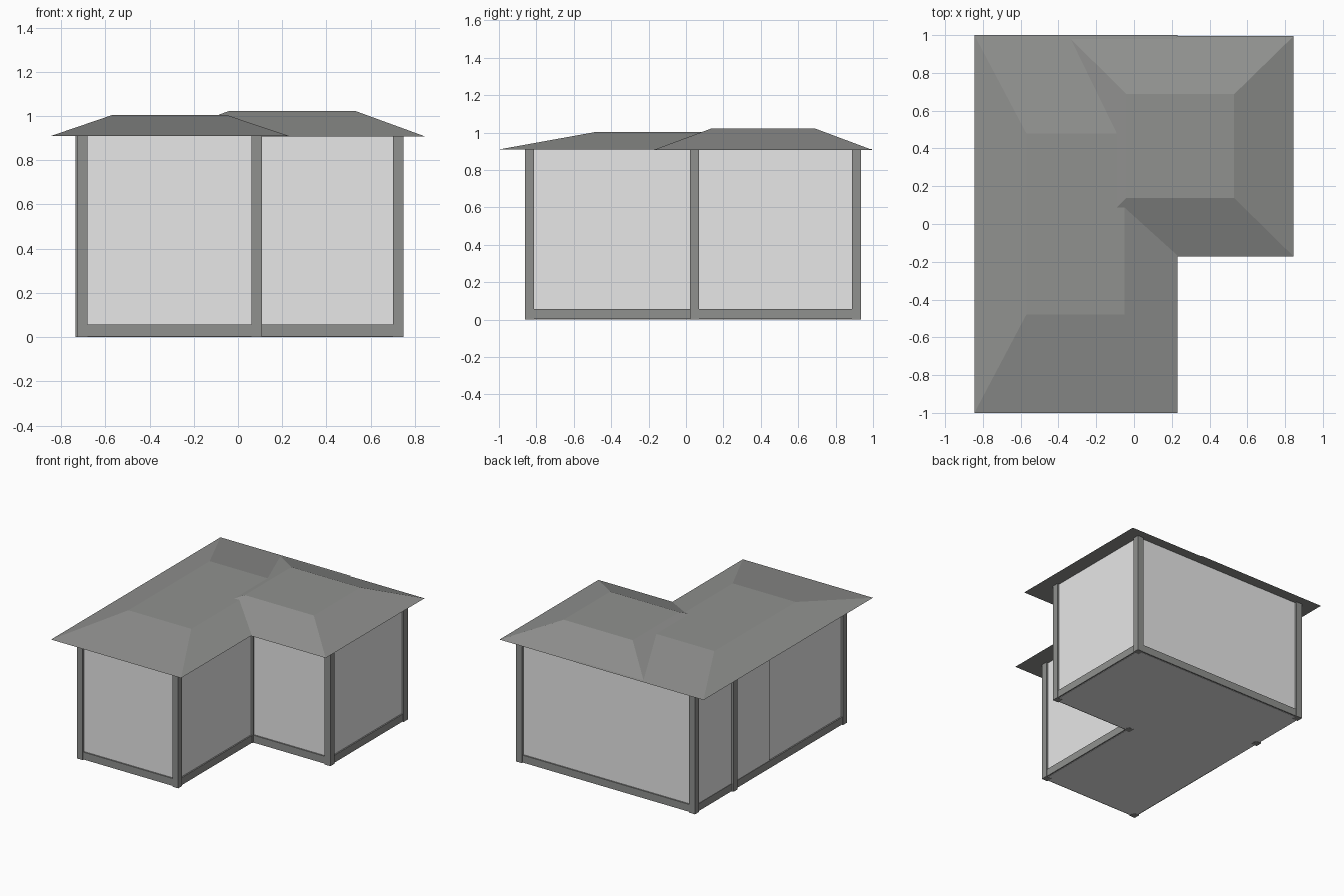
import bpy
import bmesh

cube = bpy.data.objects.get("Cube")
if cube:
    bpy.data.objects.remove(cube, do_unlink=True)


def material(name, color):
    m = bpy.data.materials.new(name)
    m.use_nodes = True
    m.diffuse_color = (*color, 1)
    m.node_tree.nodes["Principled BSDF"].inputs["Base Color"].default_value = (*color, 1)
    return m


wall_mat = material("light wall", (0.8, 0.8, 0.8))
trim_mat = material("grey trim and roof", (0.279, 0.283, 0.274))


def loft(name, lower, upper, z0, z1, mat):
    """Closed solid between two matching outlines."""
    bm = bmesh.new()
    a = [bm.verts.new((x, y, z0)) for x, y in lower]
    b = [bm.verts.new((x, y, z1)) for x, y in upper]
    bm.faces.new(a[::-1])
    bm.faces.new(b)
    n = len(a)
    for i in range(n):
        j = (i + 1) % n
        bm.faces.new((a[i], a[j], b[j], b[i]))
    bmesh.ops.recalc_face_normals(bm, faces=bm.faces)
    mesh = bpy.data.meshes.new(name)
    bm.to_mesh(mesh)
    bm.free()
    mesh.materials.append(mat)
    obj = bpy.data.objects.new(name, mesh)
    bpy.context.collection.objects.link(obj)
    return obj


def rect(x0, x1, y0, y1):
    return [(x0, y0), (x1, y0), (x1, y1), (x0, y1)]


# Wall centre lines
LEFT, INNER, RIGHT = -0.705, 0.084, 0.725
FRONT, MID, BACK = -0.837, 0.045, 0.911
PROUD = -0.712
EAVES = 0.909


def plan(d):
    """L-shaped outline pushed out by d, without its back right corner."""
    return [(LEFT - d, FRONT - d), (INNER + d, FRONT - d), (INNER + d, MID - d),
            (RIGHT + d, MID - d), (RIGHT + d, BACK + d)]


# Walls with a slight step on the right side; their underside is the floor
WALL = 0.008
step = [(PROUD - WALL, BACK + WALL), (PROUD - WALL, MID), (LEFT - WALL, MID)]
wall_plan = plan(WALL) + step
loft("walls_and_floor", wall_plan, wall_plan, 0.001, EAVES, wall_mat)

# Base strip around the foot of the walls
BASE = 0.018
base_plan = plan(BASE) + [(LEFT - BASE, BACK + BASE)]
loft("base_strip", base_plan, base_plan, 0.003, 0.058, trim_mat)

# Posts
POST = 0.024
posts = {
    "front_right_post": (LEFT, FRONT),
    "front_left_post": (INNER, FRONT),
    "inner_corner_post": (INNER, MID),
    "wing_front_post": (RIGHT, MID),
    "wing_back_post": (RIGHT, BACK),
    "back_right_post": (LEFT, BACK),
    "side_post": (PROUD, 0.465),
}
for name, (x, y) in posts.items():
    outline = rect(x - POST, x + POST, y - POST, y + POST)
    loft(name, outline, outline, 0, EAVES, trim_mat)

# Two crossing hipped roofs with flat tops
loft("main_roof", rect(-0.845, 0.23, -1, 1), rect(-0.57, -0.05, -0.48, 0.48),
     0.91, 1.004, trim_mat)
loft("wing_roof", rect(-0.35, 0.845, -0.172, 0.995), rect(-0.04, 0.53, 0.138, 0.687),
     0.908, 1.023, trim_mat)
